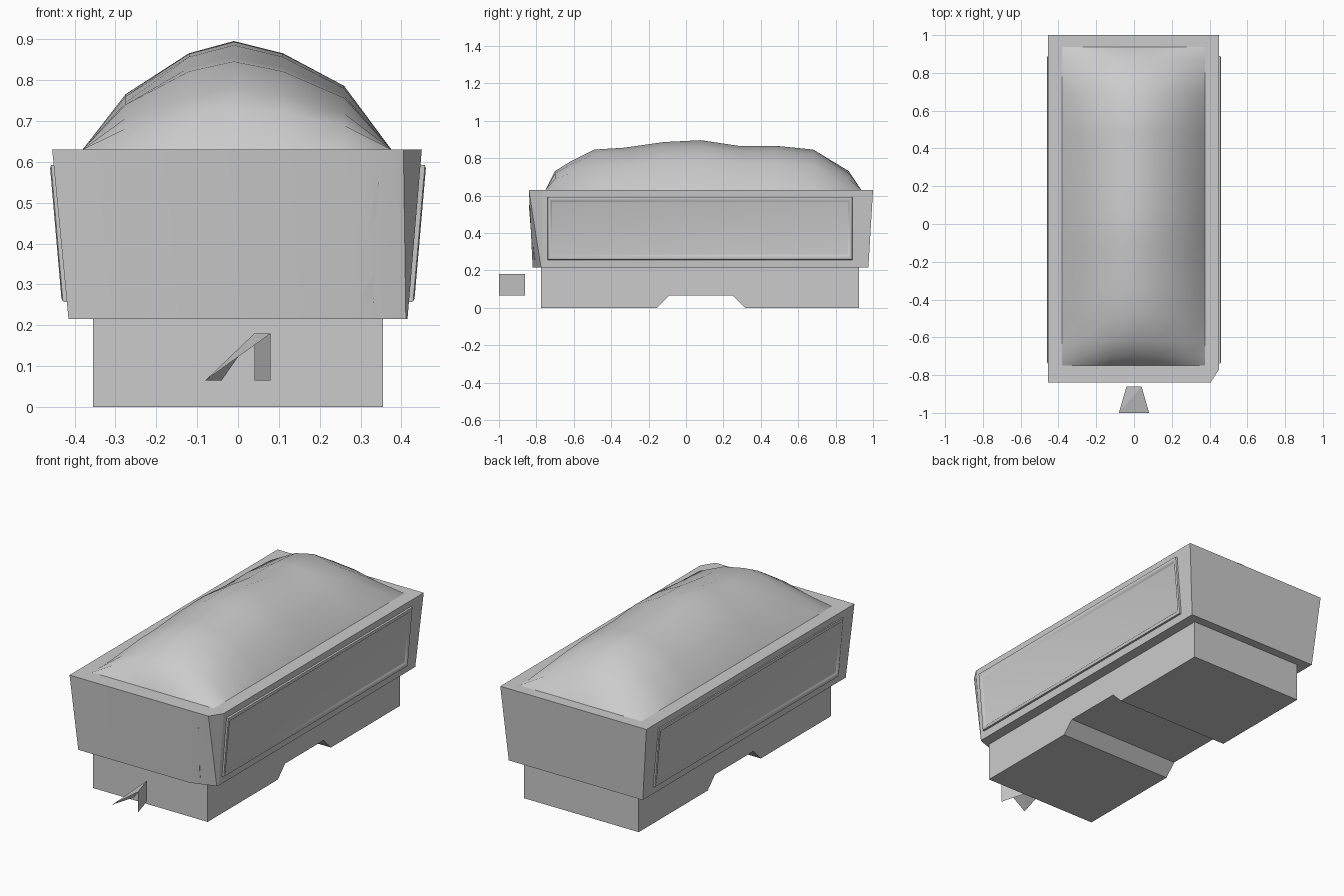
import bpy, bmesh, math

cube = bpy.data.objects.get("Cube")
if cube:
    bpy.data.objects.remove(cube, do_unlink=True)

# One plain grey for every part
grey = bpy.data.materials.new("plain_grey")
grey.use_nodes = True
colour = (0.6, 0.6, 0.6, 1)
grey.diffuse_color = colour
grey.node_tree.nodes["Principled BSDF"].inputs["Base Color"].default_value = colour


def make(name, verts, faces, angle=None, fix_normals=True):
    mesh = bpy.data.meshes.new(name)
    mesh.from_pydata(verts, [], faces)
    bm = bmesh.new()
    bm.from_mesh(mesh)
    if fix_normals:
        bmesh.ops.recalc_face_normals(bm, faces=bm.faces)
    bm.to_mesh(mesh)
    bm.free()
    mesh.materials.append(grey)
    obj = bpy.data.objects.new(name, mesh)
    bpy.context.scene.collection.objects.link(obj)
    if angle:
        bpy.ops.object.select_all(action='DESELECT')
        obj.select_set(True)
        bpy.context.view_layer.objects.active = obj
        bpy.ops.object.shade_smooth_by_angle(angle=math.radians(angle))
    return obj


def loft(loops, cap_start=True, cap_end=True):
    """Join equal-length closed loops with quads and cap the ends."""
    n = len(loops[0])
    verts = [v for loop in loops for v in loop]
    faces = [(r * n + i, r * n + (i + 1) % n, (r + 1) * n + (i + 1) % n, (r + 1) * n + i)
             for r in range(len(loops) - 1) for i in range(n)]
    if cap_start:
        faces.append(tuple(reversed(range(n))))
    if cap_end:
        faces.append(tuple(range(len(verts) - n, len(verts))))
    return verts, faces


# Base block with a trapezoid notch underneath
side = [(-0.775, 0), (-0.155, 0), (-0.09, 0.065), (0.25, 0.065),
        (0.315, 0), (0.925, 0), (0.925, 0.216), (-0.775, 0.216)]
make("base", *loft([[(x, y, z) for y, z in side] for x in (-0.355, 0.355)]))

# Flared body with one dented front corner
LOW, HIGH = 0.215, 0.63
bottom = [(-0.415, -0.82), (0.275, -0.82), (0.411, -0.775),
          (0.415, -0.765), (0.415, 0.975), (-0.415, 0.975)]
top = [(-0.455, -0.84), (0.30, -0.84), (0.405, -0.84),
       (0.45, -0.77), (0.45, 1.0), (-0.455, 1.0)]
make("body", *loft([[(x, y, LOW) for x, y in bottom],
                    [(x, y, HIGH) for x, y in top]]), angle=25)


# Raised moulding and flat panel on each side wall
def wall_x(z):
    return 0.415 + (z - LOW) * 0.036 / (HIGH - LOW)


moulding = [(0, -0.006), (0.002, 0.010), (0.010, 0.013),
            (0.020, 0.010), (0.026, 0.004), (0.031, 0.003)]
for sx, label in ((1, "left"), (-1, "right")):
    loops = []
    for inset, out in moulding:
        y0, y1 = -0.74 + inset * 0.8, 0.89 - inset * 0.8
        z0, z1 = 0.256 + inset, 0.594 - inset
        loops.append([(sx * (wall_x(z) + out), y, z)
                      for y, z in ((y0, z0), (y1, z0), (y1, z1), (y0, z1))])
    make(label + "_side_panel", *loft(loops), angle=40)

# Mound of load filling the top
across = [(-0.38, 0), (-0.275, 0.135), (-0.12, 0.235), (-0.01, 0.265),
          (0.11, 0.235), (0.26, 0.155), (0.375, 0)]
along = [(-0.75, 0), (-0.70, 0.10), (-0.62, 0.15), (-0.49, 0.215), (-0.33, 0.225),
         (-0.12, 0.255), (0.08, 0.265), (0.28, 0.235), (0.48, 0.235),
         (0.68, 0.215), (0.87, 0.10), (0.937, 0)]
cols = len(across)
verts = [(x, y, HIGH + 0.001 + hx * hy / 0.265) for y, hy in along for x, hx in across]
faces = [(r * cols + c, r * cols + c + 1, (r + 1) * cols + c + 1, (r + 1) * cols + c)
         for r in range(len(along) - 1) for c in range(cols - 1)]
make("load_mound", verts, faces, angle=60, fix_normals=False)

# Thin strip on the front beside the dented corner
strip = [(0.305, 0.255, -0.817), (0.332, 0.255, -0.811),
         (0.345, 0.55, -0.84), (0.332, 0.52, -0.838)]
make("front_strip", *loft([[(x, y + d, z) for x, z, y in strip] for d in (0, 0.009)]))

# Twisted open coupler in front of the base
near_low, far_low = (-0.08, -1.0, 0.065), (-0.04, -0.86, 0.065)
far_high, near_high = (0.04, -0.86, 0.18), (0.08, -1.0, 0.18)
far_foot, near_foot = (0.04, -0.86, 0.065), (0.08, -1.0, 0.065)
make("coupler",
     [near_low, far_low, far_high, near_high, far_foot, near_foot],
     [(0, 2, 1), (0, 3, 2), (3, 5, 4, 2)], fix_normals=False)
